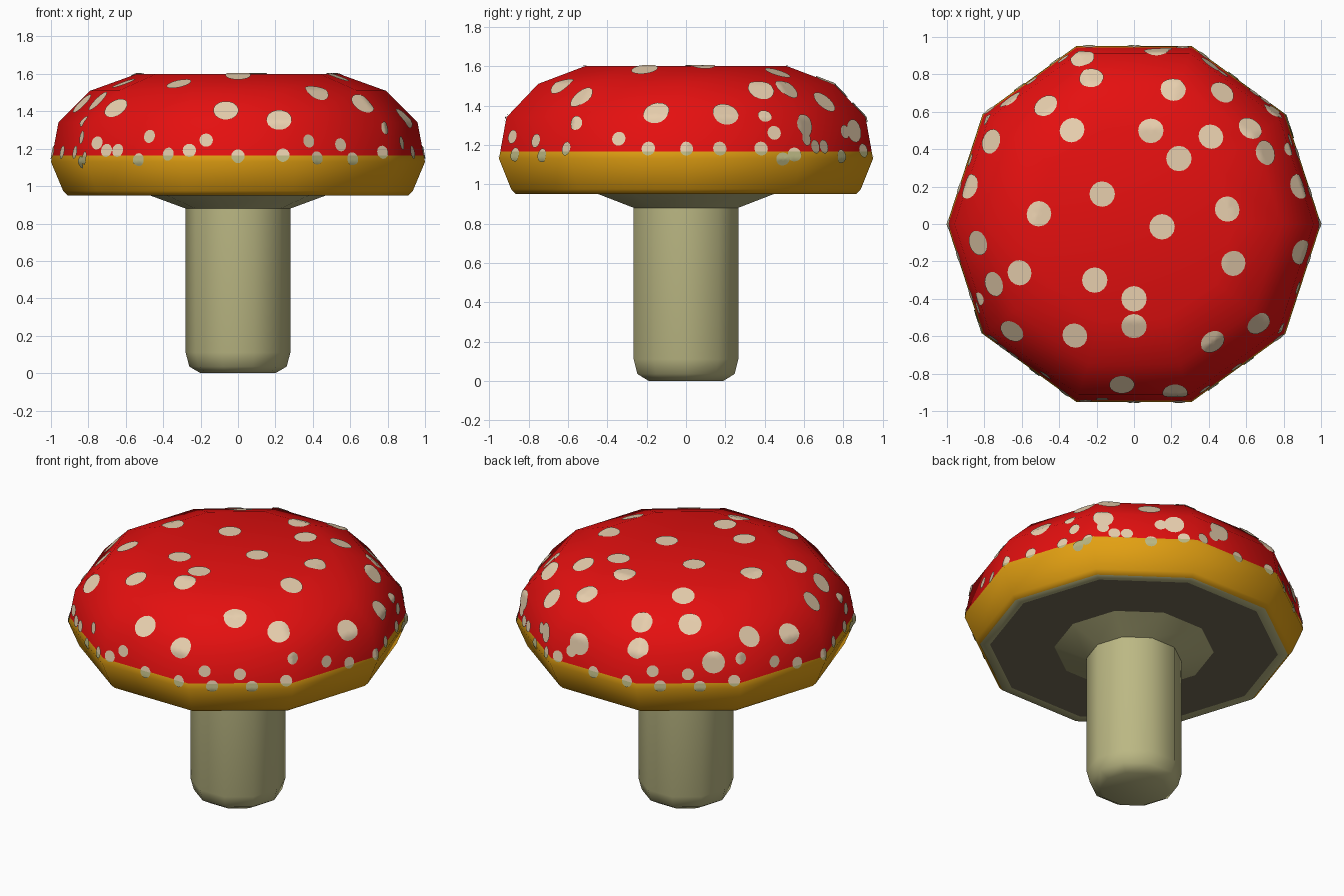
import bpy, bmesh, math
from mathutils import Vector
from mathutils.bvhtree import BVHTree

cube = bpy.data.objects.get("Cube")
if cube:
    bpy.data.objects.remove(cube, do_unlink=True)

SIDES = 10
RIM_Z = 1.165   # height where the red skin meets the yellow band


def material(name, rgb):
    mat = bpy.data.materials.new(name)
    mat.use_nodes = True
    color = (*rgb, 1)
    mat.diffuse_color = color
    bsdf = mat.node_tree.nodes["Principled BSDF"]
    bsdf.inputs["Base Color"].default_value = color
    bsdf.inputs["Roughness"].default_value = 0.8
    return mat


red = material("red_skin", (0.78, 0.005, 0.005))
yellow = material("yellow_band", (0.76, 0.35, 0.006))
cream = material("cream_spot", (0.80, 0.62, 0.42))
stalk = material("olive_stalk", (0.50, 0.48, 0.23))
gill = material("dark_gill", (0.17, 0.15, 0.09))


def finish(bm, name, mats, angle=60):
    mesh = bpy.data.meshes.new(name)
    bm.to_mesh(mesh)
    bm.free()
    obj = bpy.data.objects.new(name, mesh)
    bpy.context.collection.objects.link(obj)
    for mat in mats:
        mesh.materials.append(mat)
    bpy.ops.object.select_all(action='DESELECT')
    obj.select_set(True)
    bpy.context.view_layer.objects.active = obj
    bpy.ops.object.shade_smooth_by_angle(angle=math.radians(angle))
    return obj


def lathe(profile, close_bottom=False, close_top=False):
    """Sweep (radius, height) points, listed bottom to top, round z."""
    bm = bmesh.new()
    rings = []
    for r, z in profile:
        turns = [math.tau * i / SIDES for i in range(SIDES)]
        rings.append([bm.verts.new((r * math.cos(t), r * math.sin(t), z)) for t in turns])
    for low, high in zip(rings, rings[1:]):
        for i in range(SIDES):
            j = (i + 1) % SIDES
            bm.faces.new((low[i], low[j], high[j], high[i]))
    if close_bottom:
        bm.faces.new(rings[0][::-1])
    if close_top:
        bm.faces.new(rings[-1])
    bm.normal_update()
    return bm


# Stalk with a rounded foot and a flared neck
finish(lathe([(0.2, 0), (0.26, 0.035), (0.28, 0.11), (0.28, 0.88), (0.47, 0.95)],
             close_bottom=True), "stalk", [stalk])

# Cap: gills, pale lip, yellow band and red dome
cap = lathe([(0.46, 0.95), (0.85, 0.95), (0.91, 0.95), (0.935, 0.975), (1, 1.13),
             (0.993, RIM_Z), (0.96, 1.34), (0.79, 1.51), (0.54, 1.6)], close_top=True)
for face in cap.faces:
    c = face.calc_center_median()
    if face.normal.z < -0.95:
        face.material_index = 3 if c.xy.length < 0.8 else 2
    else:
        face.material_index = 0 if c.z > RIM_Z else 1
surface = BVHTree.FromBMesh(cap)
finish(cap, "cap", [red, yellow, stalk, gill])

# Spots: thin discs wrapped onto the cap
spots = bmesh.new()


def spot(origin, direction, radius, rings=3, segments=16):
    hit, normal, _, _ = surface.ray_cast(Vector(origin), Vector(direction))
    if hit is None:
        return
    u = normal.orthogonal().normalized()
    v = normal.cross(u)

    def wrapped(r, t):
        near, n, _, _ = surface.find_nearest(hit + r * (u * math.cos(t) + v * math.sin(t)))
        return spots.verts.new(near + n * 0.006)

    centre = wrapped(0, 0)
    inner = None
    for k in range(1, rings + 1):
        ring = [wrapped(radius * k / rings, math.tau * i / segments) for i in range(segments)]
        for i in range(segments):
            j = (i + 1) % segments
            if inner:
                spots.faces.new((inner[i], ring[i], ring[j], inner[j]))
            else:
                spots.faces.new((centre, ring[i], ring[j]))
        inner = ring


BIG, SMALL = 0.068, 0.036

# Large spots placed from above
dome = [(-.23, .78), (.21, .72), (.47, .7), (-.28, .89), (-.47, .63), (-.33, .5), (.09, .5),
        (.41, .465), (.62, .51), (.7, .38), (.24, .35), (-.76, .44), (-.88, .2), (-.17, .16),
        (-.51, .055), (.5, .08), (.15, -.015), (.88, .2), (-.83, -.1), (-.61, -.26),
        (-.745, -.32), (-.21, -.3), (0, -.4), (0, -.545), (.53, -.21), (.89, -.15),
        (-.65, -.57), (-.315, -.595), (.42, -.63), (.665, -.53), (-.065, -.855),
        (.22, -.9), (-.66, .66), (.12, .92)]
for x, y in dome:
    spot((x, y, 3), (0, 0, -1), BIG)

# Small spots round the rim, repeated on the opposite sides
front = [(-.84, 1.13), (-.83, 1.26), (-.75, 1.23), (-.7, 1.19), (-.64, 1.19), (-.53, 1.14),
         (-.47, 1.265), (-.37, 1.17), (-.26, 1.19), (-.17, 1.245), (0, 1.16), (.24, 1.165),
         (.375, 1.24), (.42, 1.15), (.545, 1.22), (.61, 1.145), (.77, 1.18)]
right = [(-.56, 1.31), (-.34, 1.23), (-.19, 1.18), (0, 1.18), (.17, 1.18), (.38, 1.18),
         (.4, 1.345), (.55, 1.15)]
for s in (1, -1):
    for a, z in front:
        spot((s * a, -3 * s, z), (0, s, 0), SMALL)
    for a, z in right:
        spot((3 * s, s * a, z), (-s, 0, 0), SMALL)

# Mid-size spots on the back right corner
for y, z in [(.6, 1.3), (.85, 1.27)]:
    spot((3, y, z), (-1, 0, 0), 0.06)

# Spots turn olive where they hang over the yellow band
bmesh.ops.bisect_plane(spots, geom=spots.verts[:] + spots.edges[:] + spots.faces[:],
                       plane_co=(0, 0, RIM_Z), plane_no=(0, 0, 1))
for face in spots.faces:
    face.material_index = 0 if face.calc_center_median().z > RIM_Z else 1
finish(spots, "spots", [cream, stalk])
